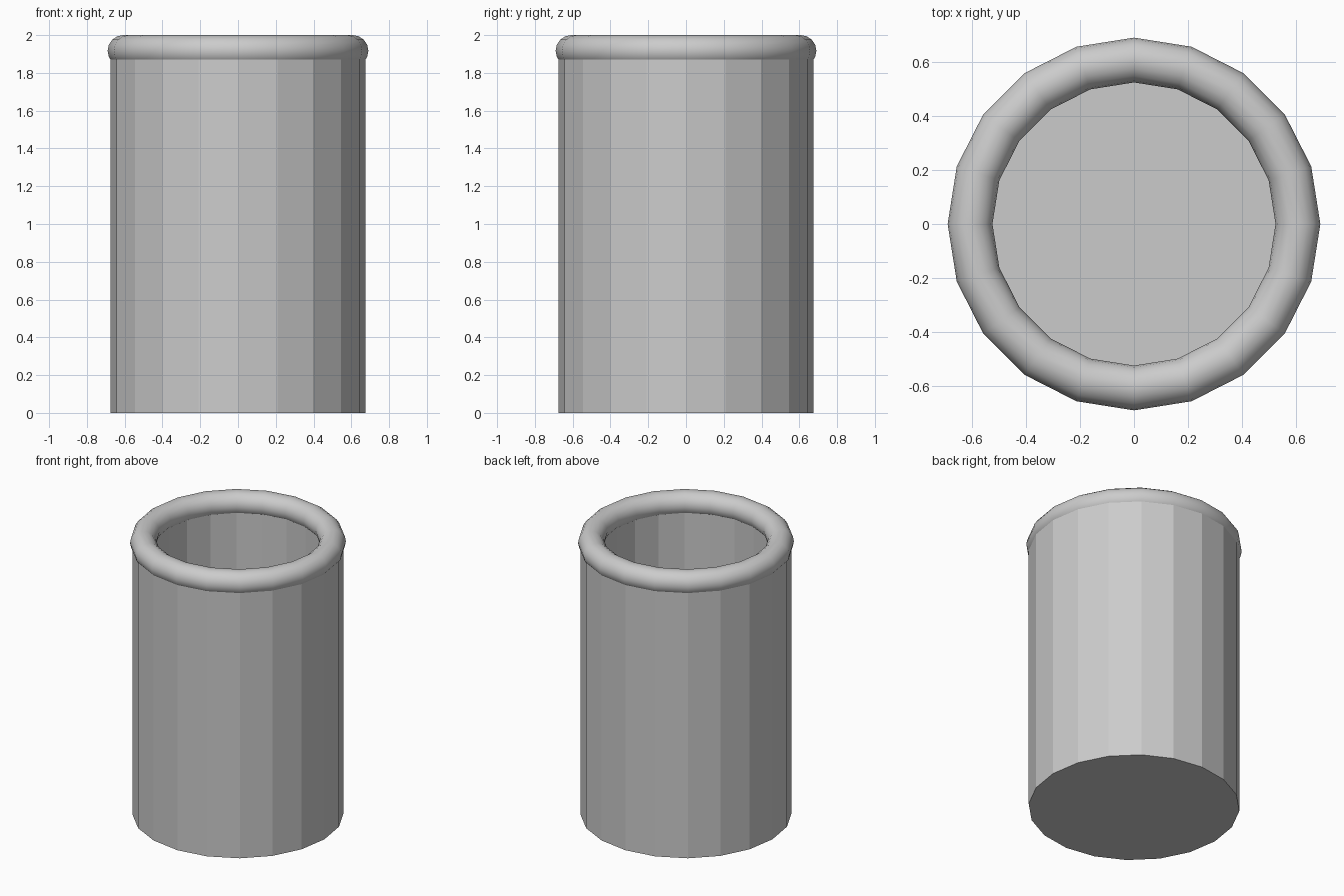
import bpy, bmesh
from math import cos, sin, pi

if "Cube" in bpy.data.objects:
    bpy.data.objects.remove(bpy.data.objects["Cube"])

SIDES = 20


def ring(bm, r, z):
    return [bm.verts.new((r * cos(2 * pi * i / SIDES), r * sin(2 * pi * i / SIDES), z))
            for i in range(SIDES)]


def bridge(bm, a, b):
    for i in range(SIDES):
        j = (i + 1) % SIDES
        bm.faces.new((a[i], a[j], b[j], b[i]))


def finish(bm, name):
    bmesh.ops.recalc_face_normals(bm, faces=bm.faces[:])
    mesh = bpy.data.meshes.new(name)
    bm.to_mesh(mesh)
    bm.free()
    obj = bpy.data.objects.new(name, mesh)
    bpy.context.collection.objects.link(obj)
    return obj


# Hollow faceted cup: outer wall, hidden top edge, inner wall and floor
bm = bmesh.new()
rings = [ring(bm, r, z) for r, z in
         [(0.675, 0), (0.675, 1.917), (0.54, 1.917), (0.54, 0.135)]]
for a, b in zip(rings, rings[1:]):
    bridge(bm, a, b)
bm.faces.new(rings[0])
bm.faces.new(rings[-1])
finish(bm, "cup_body")

# Smooth rolled rim around the mouth
STEPS = 16
bm = bmesh.new()
loops = [ring(bm, 0.6075 + 0.083 * cos(2 * pi * k / STEPS),
              1.917 + 0.083 * sin(2 * pi * k / STEPS)) for k in range(STEPS)]
for k in range(STEPS):
    bridge(bm, loops[k], loops[(k + 1) % STEPS])
for f in bm.faces:
    f.smooth = True
finish(bm, "rolled_rim")
